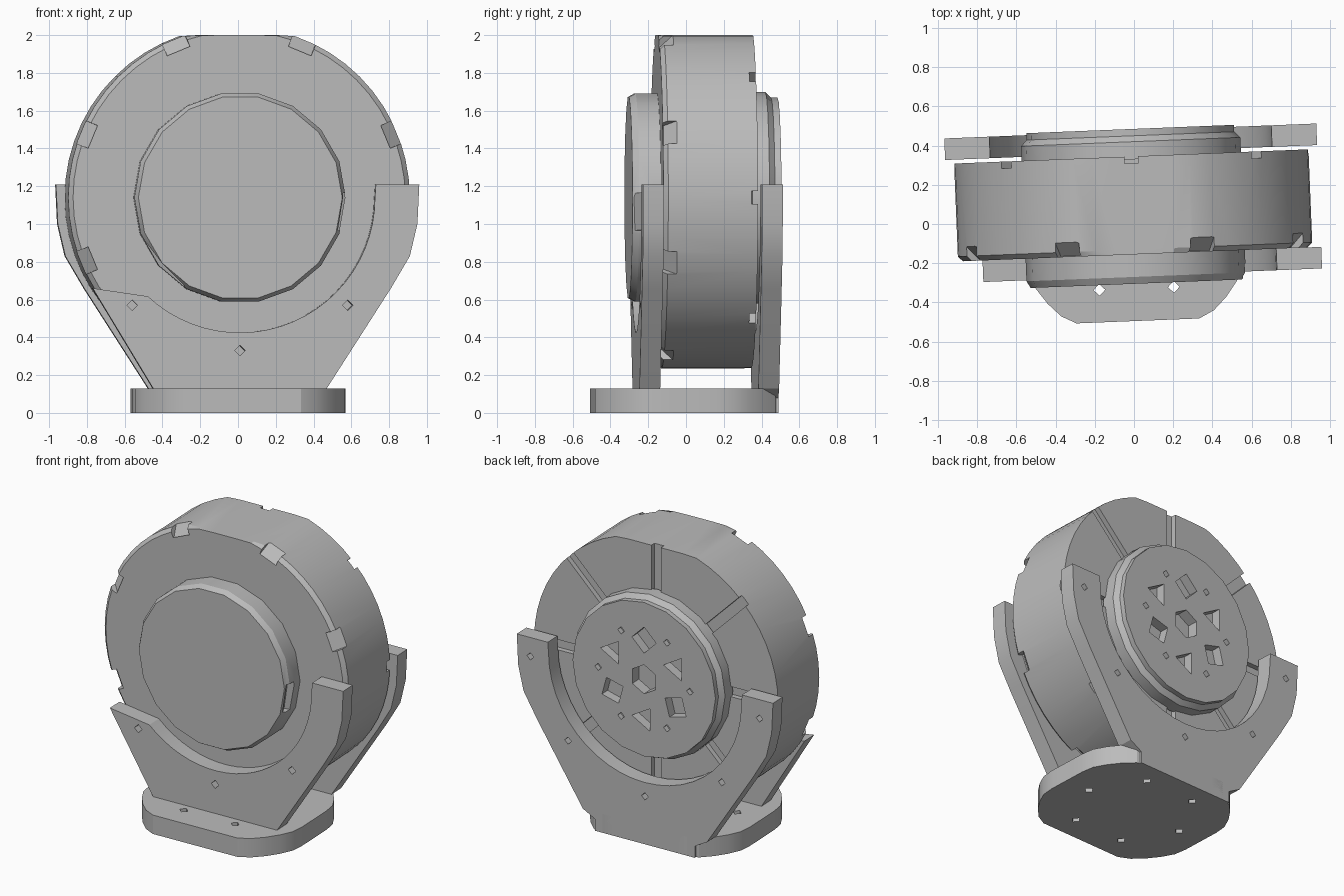
import bpy, bmesh
from math import cos, sin, pi, radians
from mathutils import Matrix, Vector

if "Cube" in bpy.data.objects:
    bpy.data.objects.remove(bpy.data.objects["Cube"])

grey = bpy.data.materials.new("plain grey")
grey.use_nodes = True
grey.diffuse_color = (0.5, 0.5, 0.5, 1)
grey.node_tree.nodes["Principled BSDF"].inputs["Base Color"].default_value = (0.5, 0.5, 0.5, 1)

AXIS_Z = 1.14          # height of the drum axis
TWIST = radians(2.3)   # the whole body is turned slightly
parts = []


def finish(name, bm, keep=True):
    bmesh.ops.recalc_face_normals(bm, faces=bm.faces)
    mesh = bpy.data.meshes.new(name)
    bm.to_mesh(mesh)
    bm.free()
    ob = bpy.data.objects.new(name, mesh)
    bpy.context.collection.objects.link(ob)
    mesh.materials.append(grey)
    if keep:
        parts.append(ob)
    return ob


def prism(name, outline, low, high, upright=True):
    """Extrude an outline along y (upright) or along z."""
    bm = bmesh.new()
    place = (lambda p, d: (p[0], d, p[1])) if upright else (lambda p, d: (p[0], p[1], d))
    a = [bm.verts.new(place(p, low)) for p in outline]
    b = [bm.verts.new(place(p, high)) for p in outline]
    bm.faces.new(a)
    bm.faces.new(b[::-1])
    for i in range(len(a)):
        j = (i + 1) % len(a)
        bm.faces.new((a[i], a[j], b[j], b[i]))
    return finish(name, bm)


def disc(name, steps, sides, top=9):
    """Stack rings of (radius, y) around the drum axis, cut flat at the top."""
    bm = bmesh.new()
    rings = []
    for r, y in steps:
        turn = [2 * pi * i / sides for i in range(sides)]
        rings.append([bm.verts.new((r * cos(t), y, min(top, AXIS_Z + r * sin(t)))) for t in turn])
    bm.faces.new(rings[0])
    bm.faces.new(rings[-1][::-1])
    for a, b in zip(rings, rings[1:]):
        for i in range(sides):
            j = (i + 1) % sides
            bm.faces.new((a[i], a[j], b[j], b[i]))
    return finish(name, bm)


def carve(ob, cutters):
    """Cut away a set of (matrix, sides) shapes; sides 0 is a box."""
    bm = bmesh.new()
    for matrix, sides in cutters:
        if sides:
            bmesh.ops.create_cone(bm, cap_ends=True, segments=sides, radius1=1,
                                  radius2=1, depth=1, matrix=matrix)
        else:
            bmesh.ops.create_cube(bm, size=1, matrix=matrix)
    tool = finish("cutter", bm, keep=False)
    tool.hide_render = True
    mod = ob.modifiers.new("carve", "BOOLEAN")
    mod.operation, mod.solver, mod.object = "DIFFERENCE", "EXACT", tool
    bpy.context.view_layer.objects.active = ob
    bpy.ops.object.modifier_apply(modifier=mod.name)
    bpy.data.objects.remove(tool)


def shape(loc, size, spin=0, tilt=0):
    return (Matrix.Translation(loc) @ Matrix.Rotation(spin, 4, "Y")
            @ Matrix.Rotation(tilt, 4, "Z") @ Matrix.Diagonal((*size, 1)))


def peg(x, y, z, r, depth, spin=0):
    """A small cutter pointing along y."""
    return (Matrix.Translation((x, y, z)) @ Matrix.Rotation(spin, 4, "Y")
            @ Matrix.Rotation(pi / 2, 4, "X") @ Matrix.Diagonal((r, r, depth, 1)))


def around(r, angle):
    return r * cos(angle), AXIS_Z + r * sin(angle)


# Drum with chipped front rim and radial grooves in the back
drum = disc("drum", [(0.88, -0.155), (0.905, -0.13), (0.905, 0.345)], 56, top=2.0)
cuts = []
for k in range(8):
    t = pi / 8 + k * pi / 4
    x, z = around(0.905, t)
    cuts.append((shape((x, -0.15, z), (0.1, 0.1, 0.13), -t, pi / 4), 0))
    t = k * pi / 4
    x, z = around(0.68, t)
    cuts.append((shape((x, 0.345, z), (0.5, 0.07, 0.07), -t), 0))
carve(drum, cuts)

# Front boss with two chips in its edge
front = disc("front_boss", [(0.56, -0.14), (0.56, -0.27), (0.54, -0.305)], 18)
cuts = []
for angle, length in ((radians(-8), 0.2), (radians(222), 0.3)):
    x, z = around(0.56, angle)
    cuts.append((shape((x, -0.27, z), (0.06, 0.09, length), -angle, 0.4), 0))
carve(front, cuts)

# Back boss with a centre hole, six vents and a ring of pits
back = disc("back_boss", [(0.56, 0.33), (0.56, 0.42), (0.53, 0.45), (0.53, 0.485)], 20)
cuts = [(peg(0, 0.48, AXIS_Z, 0.1, 0.14), 6)]
for k in range(6):
    t = k * pi / 3 + pi / 6
    x, z = around(0.27, t)
    cuts.append((peg(x, 0.48, z, 0.09, 0.12, -t), 3 + k % 2))
    x, z = around(0.34, t + pi / 6)
    cuts.append((peg(x, 0.48, z, 0.025, 0.06), 4))
carve(back, cuts)

# Cradle outlines: outer side, then the inner arc
side = [(0.46, 0.13), (0.8, 0.66), (0.9, 0.83), (0.94, 1.0), (0.95, 1.21), (0.72, 1.21)]


def arc(start, stop, count=24):
    step = radians(stop - start) / count
    return [around(0.715, radians(start) + i * step) for i in range(count + 1)]


mirrored = [(-x, z) for x, z in reversed(side)]
broken = [(-0.78, 0.66), (-0.46, 0.13)]
front_cradle = prism("front_cradle", side + arc(0, -133) + broken, -0.265, -0.155)
tab = [(-0.37, 0.08), (-0.37, 0.0), (0.37, 0.0), (0.37, 0.08)]
back_cradle = prism("back_cradle", tab + side + arc(0, -180) + mirrored, 0.365, 0.475)

# Fixing holes in both cradles
holes = [(-0.57, 0.57), (0.57, 0.57), (0.0, 0.33)]
carve(front_cradle, [(peg(x, -0.21, z, 0.028, 0.3), 4) for x, z in holes])
holes += [(-0.85, 1.08), (0.85, 1.08), (0.0, 0.1)]
carve(back_cradle, [(peg(x, 0.47, z, 0.025, 0.1), 4) for x, z in holes])

# Rounded base with flat front, back and sides
outline = []
for i in range(40):
    t = 2 * pi * (i + 0.5) / 40
    outline.append((max(-0.565, min(0.565, 0.6 * cos(t))),
                    max(-0.495, min(0.475, 0.6 * sin(t)))))
base = prism("base", outline, 0.0, 0.13, upright=False)
cuts = []
for k in range(6):
    t = k * pi / 3
    cuts.append((shape((0.38 * cos(t), 0.38 * sin(t), 0.06), (0.03, 0.03, 0.3)), 4))
carve(base, cuts)

# Turn everything and smooth the round walls
for ob in bpy.context.selected_objects:
    ob.select_set(False)
for ob in parts:
    ob.rotation_euler.z = TWIST
    ob.select_set(True)
bpy.context.view_layer.objects.active = drum
bpy.ops.object.shade_smooth_by_angle(angle=radians(25))
